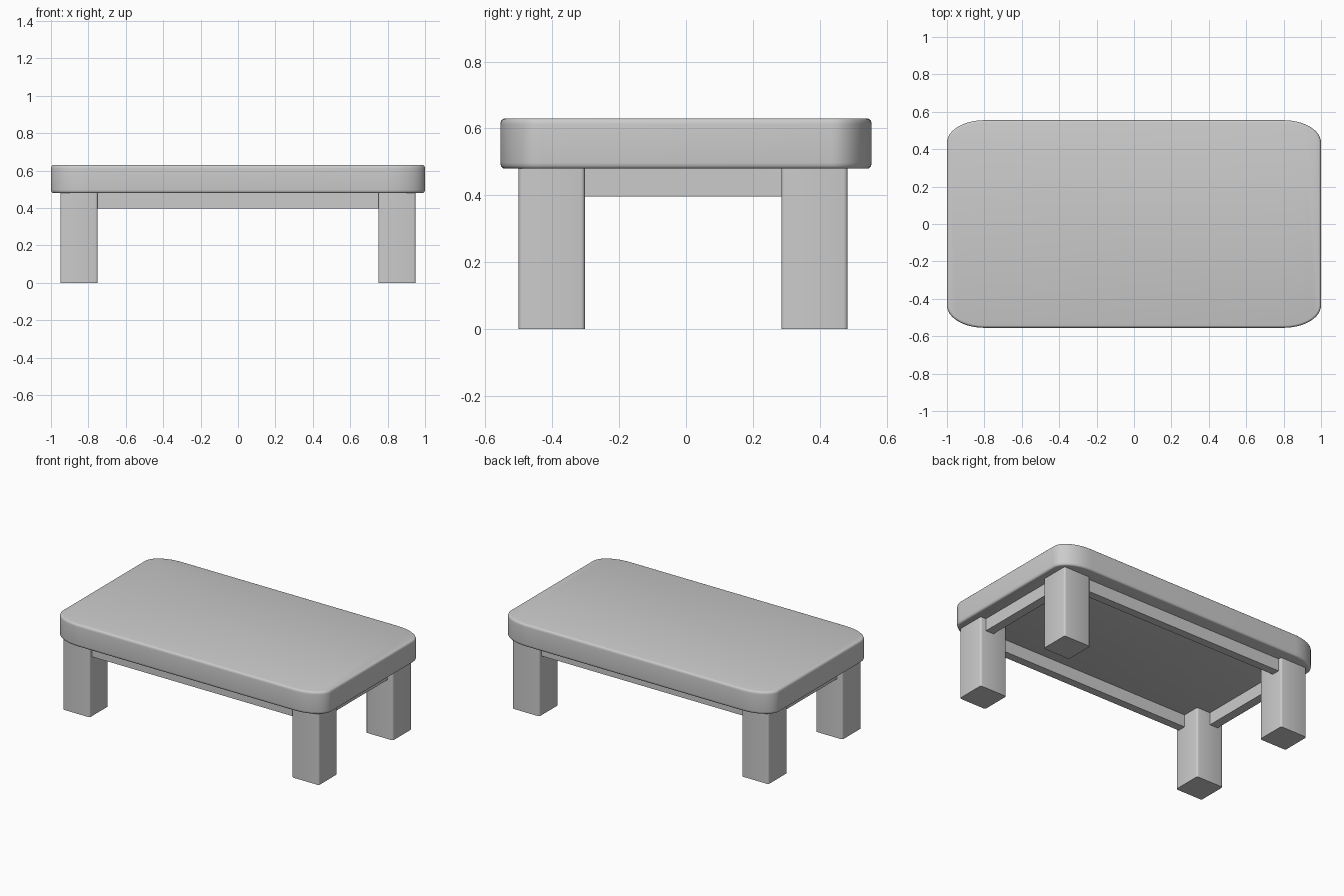
import bpy, bmesh
from math import sin, cos, pi

if "Cube" in bpy.data.objects:
    bpy.data.objects.remove(bpy.data.objects["Cube"])


def finish(name, bm):
    bmesh.ops.recalc_face_normals(bm, faces=bm.faces[:])
    me = bpy.data.meshes.new(name)
    bm.to_mesh(me)
    bm.free()
    ob = bpy.data.objects.new(name, me)
    bpy.context.collection.objects.link(ob)
    bpy.ops.object.select_all(action='DESELECT')
    ob.select_set(True)
    bpy.context.view_layer.objects.active = ob
    bpy.ops.object.shade_smooth_by_angle(angle=0.6)
    return ob


def box(name, x0, x1, y0, y1, z0, z1, round_edges=0.0):
    bm = bmesh.new()
    bmesh.ops.create_cube(bm, size=1)
    for v in bm.verts:
        v.co = ((x0 + x1) / 2 + v.co.x * (x1 - x0),
                (y0 + y1) / 2 + v.co.y * (y1 - y0),
                (z0 + z1) / 2 + v.co.z * (z1 - z0))
    if round_edges:
        upright = [e for e in bm.edges
                   if abs(e.verts[0].co.z - e.verts[1].co.z) > 0.1]
        bmesh.ops.bevel(bm, geom=upright, offset=round_edges, segments=3,
                        profile=0.5, affect='EDGES')
    return finish(name, bm)


# Tabletop: slab with elliptical corners and softened rims
HX, HY, RX, RY, Z0, Z1 = 1.0, 0.555, 0.20, 0.12, 0.48, 0.63
STEPS, RIM = 12, 4
IN_XY, IN_Z = 0.012, 0.018


def outline(inset):
    pts = []
    for q, (sx, sy) in enumerate([(1, 1), (-1, 1), (-1, -1), (1, -1)]):
        for i in range(STEPS + 1):
            a = (q + i / STEPS) * pi / 2
            pts.append((sx * (HX - RX) + (RX - inset) * cos(a),
                        sy * (HY - RY) + (RY - inset) * sin(a)))
    return pts


arc = [(IN_XY * (1 - sin(i / RIM * pi / 2)), IN_Z * (1 - cos(i / RIM * pi / 2)))
       for i in range(RIM + 1)]
levels = [(d, Z0 + h) for d, h in arc] + [(d, Z1 - h) for d, h in reversed(arc)]
bm = bmesh.new()
rings = [[bm.verts.new((x, y, z)) for x, y in outline(d)] for d, z in levels]
n = len(rings[0])
for a, b in zip(rings, rings[1:]):
    for i in range(n):
        bm.faces.new((a[i], a[(i + 1) % n], b[(i + 1) % n], b[i]))
bm.faces.new(rings[0])
bm.faces.new(rings[-1])
finish("tabletop", bm)

# Legs: slightly set towards the front
for side, sx in (("left", -1), ("right", 1)):
    for end, y0 in (("front", -0.50), ("back", 0.285)):
        x0, x1 = sorted((sx * 0.75, sx * 0.95))
        box(f"{end}_{side}_leg", x0, x1, y0, y0 + 0.198, 0, Z0 + 0.005, 0.012)

# Aprons between the legs
for end, y0 in (("front", -0.475), ("back", 0.405)):
    box(f"{end}_apron", -0.76, 0.76, y0, y0 + 0.055, 0.397, Z0 + 0.005)
for side, x0 in (("left", -0.91), ("right", 0.85)):
    box(f"{side}_apron", x0, x0 + 0.06, -0.31, 0.295, 0.397, Z0 + 0.005)
